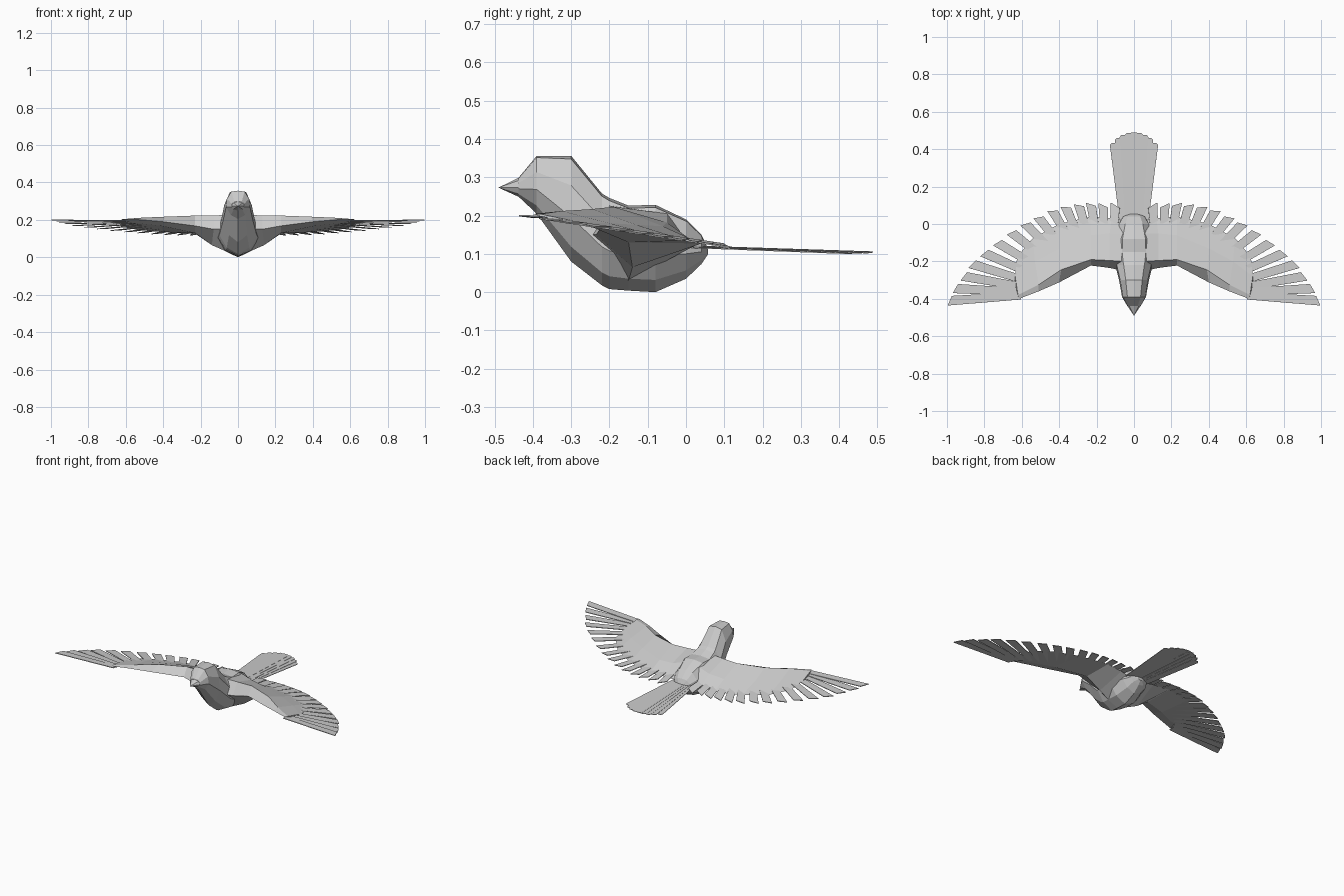
import bpy, bmesh, math


def make(name, verts, faces, mirror=False, thick=0):
    me = bpy.data.meshes.new(name)
    me.from_pydata(verts, [], faces)
    bm = bmesh.new()
    bm.from_mesh(me)
    if not thick:
        bmesh.ops.recalc_face_normals(bm, faces=bm.faces)
    bm.to_mesh(me)
    bm.free()
    ob = bpy.data.objects.new(name, me)
    bpy.context.collection.objects.link(ob)
    if thick:
        mod = ob.modifiers.new("Thickness", 'SOLIDIFY')
        mod.thickness = thick
        mod.offset = 0
    if mirror:
        ob.modifiers.new("Mirror", 'MIRROR').use_mirror_merge = False
    return ob


def loft(name, rings, mirror=False):
    n = len(rings[0])
    verts = [p for r in rings for p in r]
    faces = [(k * n + i, k * n + (i + 1) % n, (k + 1) * n + (i + 1) % n, (k + 1) * n + i)
             for k in range(len(rings) - 1) for i in range(n)]
    faces += [tuple(reversed(range(n))), tuple(range(len(verts) - n, len(verts)))]
    return make(name, verts, faces, mirror)


# Body and head: faceted rings (y, top, bottom, half width)
def body_ring(y, zt, zb, w):
    h = zt - zb
    half = [(0, zb), (0.6 * w, zb + 0.14 * h), (w, zb + 0.42 * h),
            (0.92 * w, zt - 0.28 * h), (0.55 * w, zt - 0.03 * h), (0, zt)]
    pts = half + [(-x, z) for x, z in half[-2:0:-1]]
    return [(x, y, z) for x, z in pts]


stations = [(-0.438, 0.298, 0.25, 0.036), (-0.39, 0.356, 0.205, 0.064),
            (-0.30, 0.356, 0.08, 0.08), (-0.22, 0.258, 0.018, 0.10),
            (-0.20, 0.246, 0.008, 0.106), (-0.15, 0.226, 0.004, 0.115),
            (-0.08, 0.228, 0.0, 0.112), (0.0, 0.19, 0.035, 0.085),
            (0.04, 0.15, 0.073, 0.06), (0.057, 0.115, 0.098, 0.02)]
loft("body", [body_ring(*s) for s in stations])

# Beak
base = [(0.036 * math.cos(a), -0.437, 0.274 + 0.025 * math.sin(a))
        for a in (i * math.pi / 4 for i in range(8))]
make("beak", base + [(0, -0.49, 0.273)],
     [(i, (i + 1) % 8, 8) for i in range(8)] + [tuple(reversed(range(8)))])

# Wing arm: leading edge, underside, trailing edge, mid back, upper ridge
sections = [
    [(0.06, -0.25, 0.15), (0.06, -0.15, 0.03), (0.06, 0.02, 0.12),
     (0.06, -0.05, 0.205), (0.06, -0.20, 0.226)],
    [(0.13, -0.235, 0.15), (0.14, -0.14, 0.065), (0.12, 0.03, 0.125),
     (0.13, -0.05, 0.182), (0.13, -0.195, 0.224)],
    [(0.23, -0.222, 0.168), (0.23, -0.15, 0.13), (0.23, 0.04, 0.127),
     (0.23, -0.06, 0.172), (0.23, -0.19, 0.223)],
    [(0.40, -0.312, 0.19), (0.41, -0.24, 0.168), (0.40, 0.00, 0.135),
     (0.40, -0.13, 0.176), (0.39, -0.245, 0.217)],
    [(0.51, -0.36, 0.20), (0.52, -0.30, 0.18), (0.54, -0.075, 0.147),
     (0.53, -0.20, 0.18), (0.51, -0.325, 0.212)],
    [(0.615, -0.40, 0.204), (0.635, -0.33, 0.186), (0.625, -0.175, 0.164),
     (0.635, -0.28, 0.183), (0.62, -0.38, 0.204)]]
loft("wing_arm", sections, True)

# Flight feathers: fan of flat blades from the wing tip to the body
tips = [(0.985, -0.41), (0.955, -0.345), (0.91, -0.28), (0.865, -0.215), (0.80, -0.155),
        (0.73, -0.10), (0.655, -0.045), (0.58, 0.0), (0.51, 0.035), (0.435, 0.07),
        (0.365, 0.09), (0.295, 0.1), (0.23, 0.105), (0.165, 0.1), (0.1, 0.1)]
verts, faces = [], []
for i, (tx, ty) in enumerate(tips):
    t = i / 14
    a = math.radians(-4 + 7 * i)
    length = 0.15 + 0.23 * (1 - t) ** 1.5
    dx, dy = math.cos(a), math.sin(a)
    k = len(verts)
    # leading edge reaches further than the trailing one, and sits lower
    for along, side, drop in ((-length, 0.02, 0.002), (-length, -0.02, -0.002),
                              (0.013, -0.025, -0.003), (-0.013, 0.025, 0.003)):
        x = tx + dx * along - dy * side
        y = ty + dy * along + dx * side
        verts.append((min(x, 0.999), y, 0.202 - 0.15 * (y + 0.43) + drop))
    faces.append((k, k + 1, k + 2, k + 3))
make("flight_feathers", verts, faces, True, 0.004)

# Tail: overlapping feathers with stepped rounded ends
verts, faces = [], []
for i in range(-4, 5):
    u = i / 4
    x0, x1 = 0.055 * u, 0.105 * u
    end = 0.489 - 0.055 * abs(u) ** 2.2
    z = 0.004 * (1 - abs(u))
    k = len(verts)
    verts += [(x0 - 0.02, 0.0, 0.117 + z), (x0 + 0.02, 0.0, 0.117 + z),
              (x1 + 0.024, end - 0.012, 0.101 + z), (x1 + 0.014, end, 0.101 + z),
              (x1 - 0.014, end, 0.101 + z), (x1 - 0.024, end - 0.012, 0.101 + z)]
    faces.append(tuple(range(k, k + 6)))
make("tail_feathers", verts, faces, thick=0.003)
